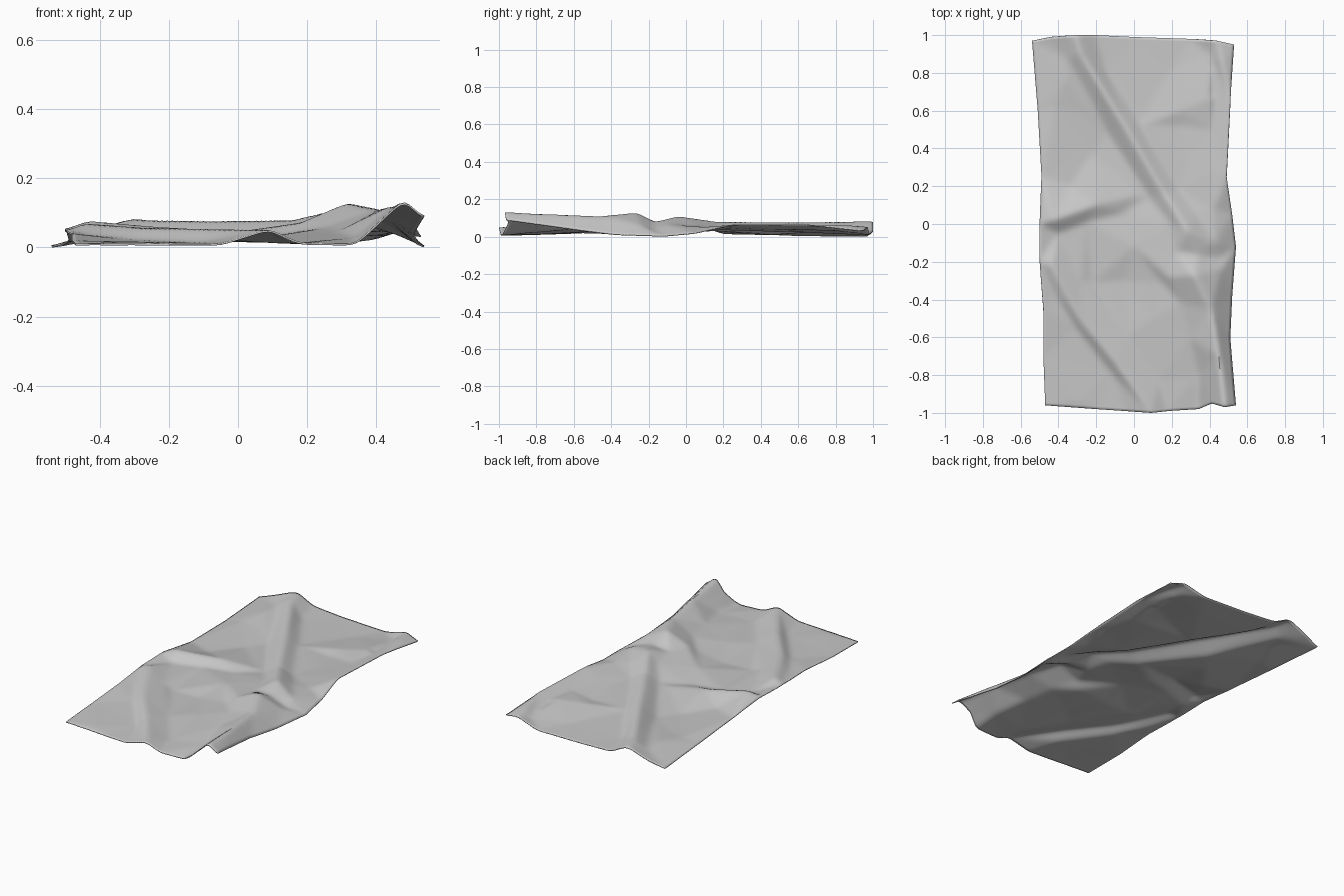
import bpy
import bmesh
from mathutils import Vector
from mathutils.bvhtree import BVHTree
from mathutils.geometry import delaunay_2d_cdt

old = bpy.data.objects.get("Cube")
if old:
    bpy.data.objects.remove(old, do_unlink=True)

COLUMNS, ROWS, SMOOTH_PASSES = 72, 136, 3

# Sheet outline: points run in order, x and y in hundredths, z in thousandths
left_edge = [(-47, -96, 10), (-48, -70, 20), (-48, -45, 40), (-50, -20, 50),
             (-50, 0, 55), (-49, 25, 22), (-51, 60, 8), (-54, 97, 4)]
right_edge = [(54, -96, 90), (51, -60, 40), (52, -38, 12), (54, -12, 4),
              (52, 5, 20), (49, 25, 66), (51, 65, 65), (53, 95, 32)]
front_edge = [(-47, -96, 10), (-20, -98, 10), (-5, -99, 10), (9, -100, 54),
              (18, -99, 12), (34, -98, 10), (41, -95, 75), (48, -97, 140), (54, -96, 90)]
back_edge = [(-54, 97, 4), (-44, 99, 35), (-31, 100, 87), (-20, 100, 30),
             (0, 99, 20), (30, 98, 14), (44, 97, 56), (53, 95, 32)]

# Raised folds
long_ridge = [(-31, 100, 87), (-28, 90, 86), (-5, 52, 82), (16, 16, 84), (28, -3, 112)]
left_fold = [(-50, 0, 55), (-43, 2, 80), (-20, 10, 60), (3, 15, 36)]
front_left_ridge = [(-50, -20, 50), (-44, -22, 72), (-28, -51, 60), (-10, -73, 57), (9, -100, 54)]
front_right_ridge = [(48, -97, 140), (45, -70, 124), (41, -45, 114), (32, -27, 132)]
side_fold = [(28, -3, 112), (43, -10, 65), (54, -12, 4)]
knuckle = [(18, -28, 72), (32, -27, 132), (46, -24, 60)]
back_right_fold = [(5, 53, 38), (25, 60, 44), (41, 67, 55)]
back_left_fold = [(-51, 60, 8), (-36, 77, 42)]
right_rim = [(44, 97, 56), (47, 84, 66), (51, 65, 65)]

# Creases and hollows lying between the folds
long_ridge_foot = [(-15, 82, 28), (3, 54, 32), (24, 18, 40), (33, 6, 55)]
long_ridge_back = [(-36, 88, 40), (-14, 48, 14), (8, 14, 34), (19, 0, 66)]
left_fold_foot = [(-40, -5, 34), (-25, 1, 28), (-5, 6, 28)]
back_left_crease = [(-34, 20, 18), (-22, 37, 14), (-14, 48, 14)]
cross_crease = [(-22, -31, 18), (-5, -30, 16), (15, -31, 40)]
gully = [(22, -15, 72), (34, -17, 78), (46, -18, 38)]
left_hollow = [(-43, -36, 34), (-31, -55, 22), (-12, -79, 14)]
front_hollow = [(-28, -30, 36), (-4, -60, 24), (13, -83, 14)]
ridge_hollow = [(34, -80, 28), (29, -60, 46), (25, -42, 56)]
side_crease = [(40, 90, 26), (42, 50, 40), (42, 28, 50), (42, 8, 52)]
panels = [(-42, 62, 24), (-30, 60, 24), (0, -12, 46), (10, -50, 32),
          (20, 82, 18), (25, 52, 28), (28, 34, 36), (-30, -94, 16)]

edges = [left_edge, right_edge, front_edge, back_edge]
folds = [long_ridge, left_fold, front_left_ridge, front_right_ridge, side_fold,
         knuckle, back_right_fold, back_left_fold, right_rim, long_ridge_foot,
         long_ridge_back, left_fold_foot, back_left_crease, cross_crease, gully,
         left_hollow, front_hollow, ridge_hollow, side_crease]


def fold_surface():
    """Stretch flat facets between all fold lines."""
    index, links = {}, []
    for line in edges + folds:
        ids = [index.setdefault(p, len(index)) for p in line]
        links += list(zip(ids, ids[1:]))
    for p in panels:
        index.setdefault(p, len(index))
    points = list(index)
    flat = [Vector((p[0] / 100, p[1] / 100)) for p in points]
    verts, _, faces, origins, _, _ = delaunay_2d_cdt(flat, links, [], 0, 0.0001)
    coords = []
    for v, origin in zip(verts, origins):
        height = points[origin[0]][2] / 1000 if origin else 0.04
        coords.append(Vector((v.x, v.y, height)))
    return BVHTree.FromPolygons(coords, faces)


def along(line, axis, value):
    """Interpolate the other coordinate of an edge at a given position."""
    other = 1 - axis
    for a, b in zip(line, line[1:]):
        if value <= b[axis] or b is line[-1]:
            t = (value - a[axis]) / (b[axis] - a[axis])
            t = max(0, min(1, t))
            return (a[other] + (b[other] - a[other]) * t) / 100


def height_at(tree, x, y):
    hit = tree.ray_cast(Vector((x, y, 1)), Vector((0, 0, -1)))[0]
    if hit is None:
        hit = tree.find_nearest(Vector((x, y, 0.04)))[0]
    return hit.z


def make_sheet():
    tree = fold_surface()
    bm = bmesh.new()
    grid = []
    for j in range(ROWS + 1):
        v = j / ROWS
        row = []
        for i in range(COLUMNS + 1):
            u = i / COLUMNS
            x0 = along(left_edge, 1, -96 + 193 * v)
            x1 = along(right_edge, 1, -96 + 191 * v)
            x = x0 + (x1 - x0) * u
            y0 = along(front_edge, 0, x * 100)
            y1 = along(back_edge, 0, x * 100)
            y = y0 + (y1 - y0) * v
            row.append(bm.verts.new((x, y, height_at(tree, x, y))))
        grid.append(row)
    for low, high in zip(grid, grid[1:]):
        for i in range(COLUMNS):
            bm.faces.new((low[i], low[i + 1], high[i + 1], high[i]))

    # Soften the folds like stiff fabric
    for _ in range(SMOOTH_PASSES):
        soft = {}
        for vert in bm.verts:
            around = [e.other_vert(vert).co.z for e in vert.link_edges
                      if e.is_boundary or not vert.is_boundary]
            soft[vert] = (vert.co.z + sum(around) / len(around)) / 2
        for vert, z in soft.items():
            vert.co.z = z

    # Rest the lowest point on the ground
    lowest = min(vert.co.z for vert in bm.verts)
    for vert in bm.verts:
        vert.co.z += 0.005 - lowest
    mesh = bpy.data.meshes.new("crumpled_sheet")
    bm.to_mesh(mesh)
    bm.free()
    sheet = bpy.data.objects.new("crumpled_sheet", mesh)
    bpy.context.collection.objects.link(sheet)
    return sheet


# Plain grey fabric
fabric = bpy.data.materials.new("grey_fabric")
fabric.use_nodes = True
grey = (0.58, 0.58, 0.58, 1)
fabric.diffuse_color = grey
fabric.node_tree.nodes["Principled BSDF"].inputs["Base Color"].default_value = grey

sheet = make_sheet()
sheet.data.materials.append(fabric)
thickness = sheet.modifiers.new("thickness", "SOLIDIFY")
thickness.thickness = 0.005
thickness.offset = -1

bpy.ops.object.select_all(action="DESELECT")
sheet.select_set(True)
bpy.context.view_layer.objects.active = sheet
bpy.ops.object.shade_smooth_by_angle(angle=0.7)
